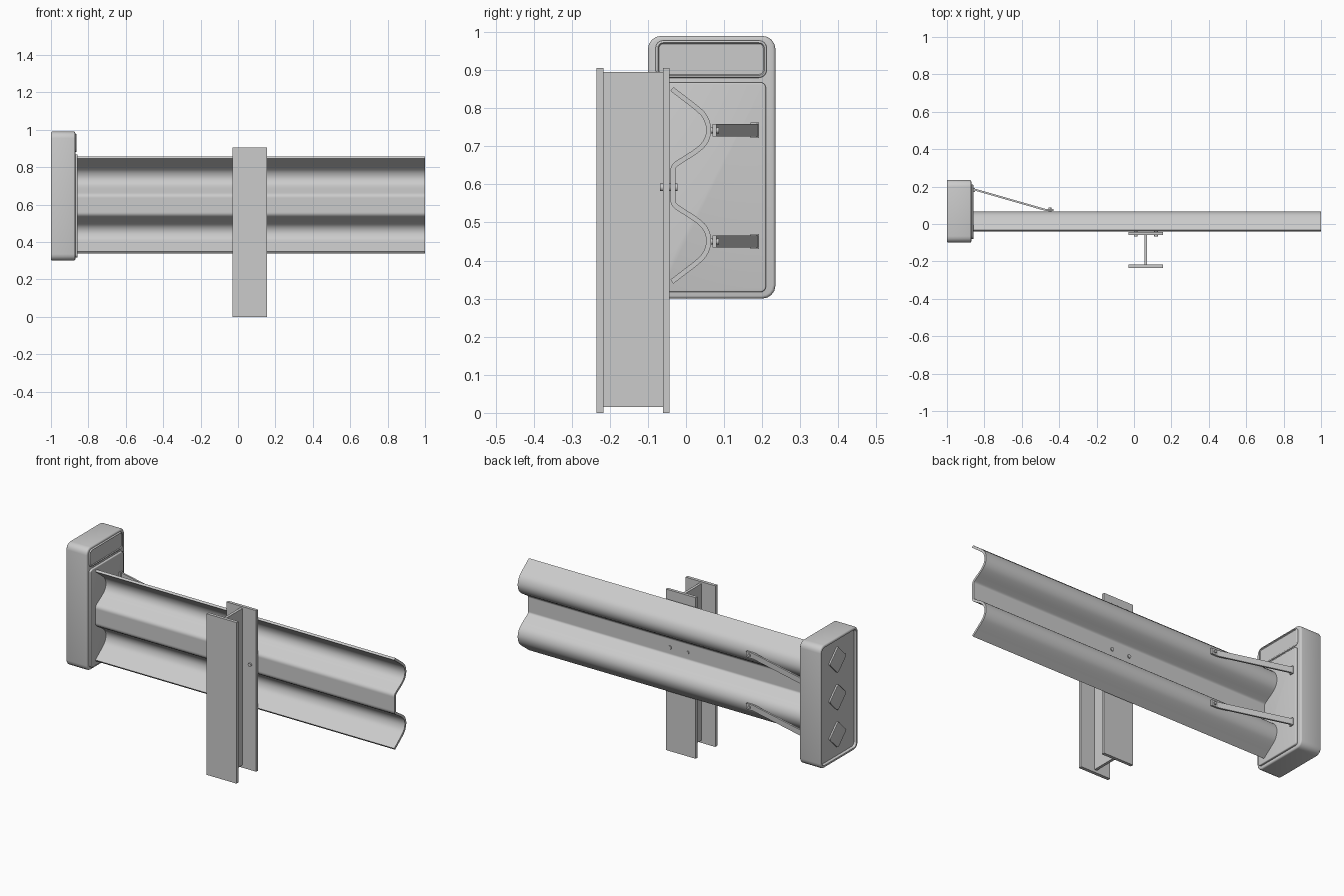
import bpy, bmesh, math
from mathutils import Matrix, Vector

if "Cube" in bpy.data.objects:
    bpy.data.objects.remove(bpy.data.objects["Cube"])

steel = bpy.data.materials.new("galvanised_grey")
steel.use_nodes = True
GREY = (0.6, 0.6, 0.6, 1)
steel.diffuse_color = GREY
steel.node_tree.nodes["Principled BSDF"].inputs["Base Color"].default_value = GREY


def finish(bm, name, smooth=None):
    bmesh.ops.recalc_face_normals(bm, faces=bm.faces)
    mesh = bpy.data.meshes.new(name)
    bm.to_mesh(mesh)
    bm.free()
    obj = bpy.data.objects.new(name, mesh)
    bpy.context.collection.objects.link(obj)
    mesh.materials.append(steel)
    if smooth:
        bpy.ops.object.select_all(action='DESELECT')
        obj.select_set(True)
        bpy.context.view_layer.objects.active = obj
        bpy.ops.object.shade_smooth_by_angle(angle=math.radians(smooth))
    return obj


def box_mesh(lo, hi):
    lo, hi = Vector(lo), Vector(hi)
    bm = bmesh.new()
    bmesh.ops.create_cube(bm, size=1, matrix=Matrix.Translation((lo + hi) / 2)
                          @ Matrix.Diagonal((*(hi - lo), 1)))
    return bm


def box(name, lo, hi):
    return finish(box_mesh(lo, hi), name)


def rounded_box(name, lo, hi, corner, rim, recess=0, rim_width=0, side=-1):
    """Box with corners rounded about x, softened x faces and an optional recess."""
    bm = box_mesh(lo, hi)
    along = [e for e in bm.edges if abs(e.verts[0].co.x - e.verts[1].co.x) > 1e-4]
    bmesh.ops.bevel(bm, geom=along, offset=corner, segments=4, profile=0.5, affect='EDGES')
    caps = [f for f in bm.faces if abs(f.normal.x) > 0.9]
    edges = list({e for f in caps for e in f.edges})
    bmesh.ops.bevel(bm, geom=edges, offset=rim, segments=3, profile=0.5, affect='EDGES')
    if recess:
        bm.normal_update()
        face = max((f for f in bm.faces if f.normal.x * side > 0.99), key=lambda f: f.calc_area())
        bmesh.ops.inset_region(bm, faces=[face], thickness=rim_width)
        bmesh.ops.inset_region(bm, faces=[face], thickness=0.003)
        bmesh.ops.translate(bm, verts=face.verts, vec=(-side * recess, 0, 0))
    return finish(bm, name, 35)


def bolt(name, x, z, y0, y1, radius):
    bm = bmesh.new()
    turn = Matrix.Translation((x, (y0 + y1) / 2, z)) @ Matrix.Rotation(math.pi / 2, 4, 'X')
    bmesh.ops.create_cone(bm, cap_ends=True, segments=12, radius1=radius, radius2=radius,
                          depth=y1 - y0, matrix=turn)
    return finish(bm, name, 40)


def sheet(name, path, axis, start, length, thickness, smooth):
    """Sweep an open path along an axis and give it a thickness."""
    bm = bmesh.new()
    step = Vector(axis) * length
    verts = [(bm.verts.new(p), bm.verts.new(Vector(p) + step))
             for p in (Vector(q) + Vector(axis) * start for q in path)]
    for (a, b), (c, d) in zip(verts, verts[1:]):
        bm.faces.new((a, b, d, c))
    obj = finish(bm, name)
    mod = obj.modifiers.new("thickness", 'SOLIDIFY')
    mod.thickness, mod.offset, mod.use_even_offset = thickness, 0, True
    bpy.ops.object.select_all(action='DESELECT')
    obj.select_set(True)
    bpy.context.view_layer.objects.active = obj
    bpy.ops.object.modifier_apply(modifier=mod.name)
    if smooth:
        bpy.ops.object.shade_smooth_by_angle(angle=math.radians(smooth))
    return obj


def soften(points):
    out = [points[0]]
    for a, b in zip(points, points[1:]):
        a, b = Vector(a), Vector(b)
        out += [a.lerp(b, 0.25), a.lerp(b, 0.75)]
    return out + [points[-1]]


# Double-wave rail: half profile mirrored about its middle
MID = 0.5975
half = [(-0.034, 0.03), (-0.034, 0.05), (-0.014, 0.064), (0.028, 0.09), (0.052, 0.112),
        (0.062, 0.145), (0.052, 0.18), (0.03, 0.202), (-0.015, 0.236), (-0.037, 0.253)]
profile = [(0, y, MID - h) for y, h in reversed(half)] + [(0, y, MID + h) for y, h in half]
sheet("wave_rail", soften(soften(profile)), (1, 0, 0), -0.865, 1.865, 0.013, 40)

# I-beam post
box("post_front_flange", (-0.03, -0.235, 0), (0.155, -0.217, 0.905))
box("post_back_flange", (-0.03, -0.06, 0), (0.155, -0.043, 0.905))
box("post_web", (0.055, -0.217, 0.015), (0.07, -0.06, 0.895))

# Bolts joining rail and post
for side, x in (("right", 0.009), ("left", 0.118)):
    bolt(f"post_bolt_{side}", x, 0.592, -0.068, -0.022, 0.01)

# End terminal with recessed outer face
rounded_box("end_terminal", (-1, -0.1, 0.3), (-0.87, 0.235, 0.99), 0.035, 0.008,
            recess=0.015, rim_width=0.006)
rounded_box("lower_panel", (-0.88, -0.08, 0.317), (-0.858, 0.21, 0.868), 0.015, 0.004)
rounded_box("upper_panel", (-0.88, -0.08, 0.88), (-0.863, 0.212, 0.978), 0.02, 0.004,
            recess=0.004, rim_width=0.002, side=1)

# Diamond studs on the outer face
for i in range(3):
    z = 0.645 + (i - 1) * 0.21
    stud = rounded_box(f"diamond_stud_{i + 1}", (-0.009, -0.053, -0.053),
                       (0.009, 0.053, 0.053), 0.012, 0.003)
    stud.rotation_euler.x = math.pi / 4
    stud.location = (-0.985, 0.0675, z)

# Bracing straps from rail crests to terminal
for name, z in (("upper", 0.742), ("lower", 0.45)):
    path = [(-0.862, 0.187, z), (-0.49, 0.08, z), (-0.47, 0.075, z), (-0.43, 0.075, z)]
    sheet(f"{name}_strap", path, (0, 0, 1), -0.016, 0.032, 0.01, None)
    box(f"{name}_strap_bracket", (-0.865, 0.17, z - 0.02), (-0.85, 0.192, z + 0.02))
    bolt(f"{name}_strap_bolt", -0.45, z, 0.06, 0.087, 0.008)
